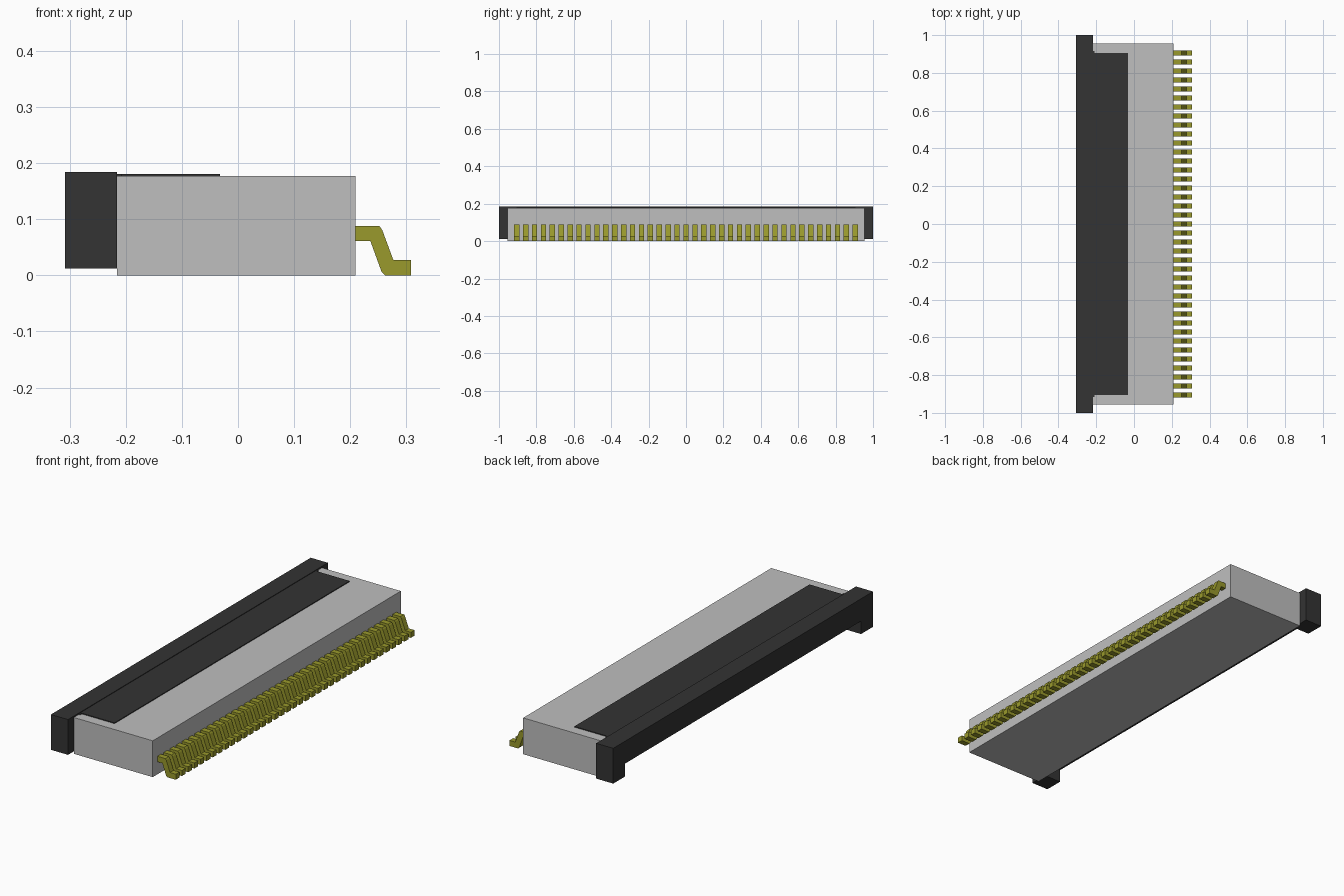
import bpy
import bmesh

default = bpy.data.objects.get("Cube")
if default:
    bpy.data.objects.remove(default, do_unlink=True)


def material(name, rgb):
    mat = bpy.data.materials.new(name)
    mat.use_nodes = True
    color = (*rgb, 1.0)
    mat.diffuse_color = color
    mat.node_tree.nodes["Principled BSDF"].inputs["Base Color"].default_value = color
    return mat


light_grey = material("light grey plastic", (0.52, 0.52, 0.52))
charcoal = material("charcoal plastic", (0.033, 0.033, 0.033))
olive_gold = material("olive gold metal", (0.32, 0.32, 0.025))


def add_prism(bm, outline, place, low, high):
    """Extrude a closed 2D outline from low to high; place maps (a, b, depth) to 3D."""
    face = bm.faces.new([bm.verts.new(place(a, b, low)) for a, b in outline])
    shift = [h - l for h, l in zip(place(0, 0, high), place(0, 0, low))]
    ext = bmesh.ops.extrude_face_region(bm, geom=[face])
    verts = [g for g in ext["geom"] if isinstance(g, bmesh.types.BMVert)]
    bmesh.ops.translate(bm, verts=verts, vec=shift)


def finish(name, bm, mat):
    bmesh.ops.recalc_face_normals(bm, faces=bm.faces)
    mesh = bpy.data.meshes.new(name)
    bm.to_mesh(mesh)
    bm.free()
    mesh.materials.append(mat)
    obj = bpy.data.objects.new(name, mesh)
    bpy.context.collection.objects.link(obj)
    return obj


def along_x(y, z, x):
    return (x, y, z)


def along_y(x, z, y):
    return (x, y, z)


def along_z(x, y, z):
    return (x, y, z)


BACK, JOINT, FRONT, TIP = -0.308, -0.216, 0.209, 0.308
BODY_TOP, BAR_TOP = 0.177, 0.184

# Housing block
bm = bmesh.new()
half = 0.955
add_prism(bm, [(JOINT, -half), (FRONT, -half), (FRONT, half), (JOINT, half)],
          along_z, 0, BODY_TOP)
finish("housing", bm, light_grey)

# Latch bar with a leg hanging at each end
bm = bmesh.new()
side = [(0.908, 0.075), (0.908, 0.012), (1.0, 0.012), (1.0, BAR_TOP)]
outline = side + [(-y, z) for y, z in reversed(side)]
add_prism(bm, outline, along_x, BACK, JOINT)
finish("latch_bar", bm, charcoal)

# Thin latch flap lying on the housing, slightly wider at its root
bm = bmesh.new()
side = [(JOINT, 0.917), (-0.208, 0.917), (-0.208, 0.905), (-0.032, 0.905)]
outline = side + [(x, -y) for x, y in reversed(side)]
add_prism(bm, outline, along_z, BODY_TOP - 0.004, BODY_TOP + 0.004)
finish("latch_flap", bm, charcoal)

# Row of bent contact pins
PINS, SPAN, WIDTH = 39, 1.81, 0.028
profile = [(FRONT, 0.088), (0.252, 0.088), (0.257, 0.081), (0.277, 0.027),
           (TIP, 0.027), (TIP, 0), (0.262, 0), (0.256, 0.006),
           (0.236, 0.061), (FRONT, 0.061)]
bm = bmesh.new()
for i in range(PINS):
    y = (i / (PINS - 1) - 0.5) * SPAN
    add_prism(bm, profile, along_y, y - WIDTH / 2, y + WIDTH / 2)
finish("contact_pins", bm, olive_gold)
